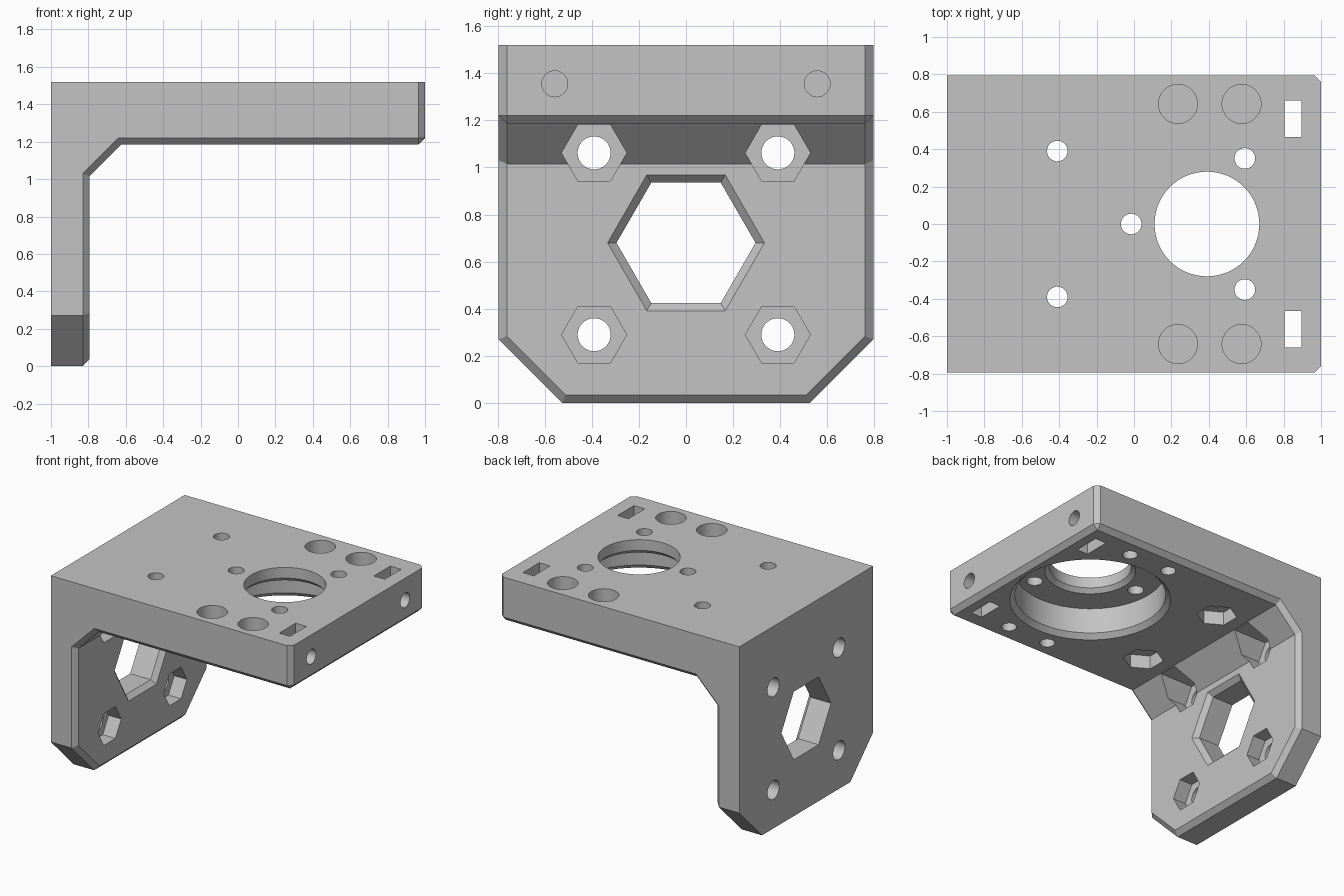
import bpy, bmesh, math
from mathutils import Vector

cube = bpy.data.objects.get("Cube")
if cube:
    bpy.data.objects.remove(cube, do_unlink=True)

HALF, TOP, UNDER, INNER, CH = 0.795, 1.52, 1.185, -0.795, 0.035

grey = bpy.data.materials.new("plain_grey")
grey.use_nodes = True
colour = (0.55, 0.55, 0.55, 1)
grey.diffuse_color = colour
grey.node_tree.nodes["Principled BSDF"].inputs["Base Color"].default_value = colour


def to_object(bm, name):
    bmesh.ops.recalc_face_normals(bm, faces=bm.faces)
    mesh = bpy.data.meshes.new(name)
    bm.to_mesh(mesh)
    bm.free()
    mesh.materials.append(grey)
    obj = bpy.data.objects.new(name, mesh)
    bpy.context.collection.objects.link(obj)
    return obj


# L-shaped body: side profile extruded across the width
bm = bmesh.new()
profile = [(-1, 0), (-1, TOP), (1, TOP), (1, UNDER), (-0.625, UNDER), (INNER, 1.015), (INNER, 0)]
face = bm.faces.new([bm.verts.new((x, -HALF, z)) for x, z in profile])
grown = bmesh.ops.extrude_face_region(bm, geom=[face])["geom"]
bmesh.ops.translate(bm, vec=(0, 2 * HALF, 0), verts=[v for v in grown if isinstance(v, bmesh.types.BMVert)])

# Slanted lower corners of the upright plate
for s in (-1, 1):
    bmesh.ops.bisect_plane(bm, geom=bm.verts[:] + bm.edges[:] + bm.faces[:], dist=1e-5,
                           plane_co=(0, s * HALF, 0.27), plane_no=(0, s, -1), clear_outer=True)
    bmesh.ops.holes_fill(bm, edges=[e for e in bm.edges if e.is_boundary], sides=0)
bmesh.ops.recalc_face_normals(bm, faces=bm.faces)


# Chamfer the rim of the inside surfaces and the two free vertical corners
def is_inside(f):
    c, n = f.calc_center_median(), f.normal
    return abs(n.y) < 0.01 and ((n.z < -0.5 and c.z > 1) or (n.x > 0.5 and c.x < 0))


def is_chamfered(e):
    a, b = (is_inside(f) for f in e.link_faces)
    corner = all(v.co.x > 0.99 for v in e.verts) and abs(e.verts[0].co.z - e.verts[1].co.z) > 0.1
    return a != b or corner


bmesh.ops.bevel(bm, geom=[e for e in bm.edges if is_chamfered(e)], offset=CH,
                offset_type='OFFSET', segments=1, affect='EDGES', profile=0.5)
bracket = to_object(bm, "motor_bracket")
cutters = []


def add_cut(obj):
    obj.hide_render = True
    cutters.append(obj)
    mod = bracket.modifiers.new(obj.name, 'BOOLEAN')
    mod.operation, mod.solver, mod.object = 'DIFFERENCE', 'EXACT', obj


def bore(name, axis, a, b, sections, sides=48):
    """Stepped hole along z (centre x=a, y=b) or along x (centre y=a, z=b)."""
    bm = bmesh.new()
    rings = []
    for h, r in sections:
        ring = []
        for i in range(sides):
            t = math.tau * i / sides
            # polygon corners always point along y
            u, v = r * math.cos(t), r * math.sin(t)
            p = (a + v, b + u, h) if axis == 'z' else (h, a + u, b + v)
            ring.append(bm.verts.new(Vector(p)))
        rings.append(ring)
    for lo, hi in zip(rings, rings[1:]):
        for i in range(sides):
            j = (i + 1) % sides
            bm.faces.new((lo[i], lo[j], hi[j], hi[i]))
    bm.faces.new(rings[0])
    bm.faces.new(rings[-1])
    add_cut(to_object(bm, name))


def slot(name, x, y, sx, sy):
    bm = bmesh.new()
    bmesh.ops.create_cube(bm, size=1)
    bmesh.ops.scale(bm, vec=(sx, sy, 1), verts=bm.verts)
    bmesh.ops.translate(bm, vec=(x, y, 1.4), verts=bm.verts)
    add_cut(to_object(bm, name))


# Large stepped opening in the top plate
bore("main_opening", 'z', 0.39, 0, [(1.1, 0.549), (UNDER, 0.549), (1.22, 0.514), (1.41, 0.514),
                                    (1.41, 0.31), (1.44, 0.28), (1.6, 0.28)], 64)

# Three screw holes around the opening
for k in range(3):
    t = math.radians(60 + 120 * k)
    bore("ring_screw_hole", 'z', 0.39 + 0.405 * math.cos(t), 0.405 * math.sin(t), [(1, 0.055), (1.6, 0.055)])

# Large hexagonal window in the upright plate
bore("hex_window", 'x', 0, 0.68, [(-1.1, 0.295), (-0.83, 0.295), (INNER, 0.333), (-0.75, 0.333)], 6)

for s in (-1, 1):
    # Upright plate screws with nut pockets
    for z in (0.29, 1.062):
        bore("upright_screw_hole", 'x', s * 0.39, z, [(-1.1, 0.07), (-0.6, 0.07)])
        bore("upright_nut_pocket", 'x', s * 0.39, z, [(-0.9, 0.138), (-0.6, 0.138)], 6)
    # Top plate screws with nut pockets underneath
    bore("top_screw_hole", 'z', -0.41, s * 0.39, [(1, 0.055), (1.6, 0.055)])
    bore("top_nut_pocket", 'z', -0.41, s * 0.39, [(1.1, 0.138), (1.285, 0.138)], 6)
    # Screw head recesses above, narrow holes below, thin web between
    for x in (0.235, 0.575):
        bore("head_recess", 'z', x, s * 0.642, [(1.32, 0.104), (1.6, 0.104)])
        bore("lower_screw_hole", 'z', x, s * 0.642, [(1.1, 0.052), (1.31, 0.052)])
    # End screws and their nut slots
    slot("nut_slot", 0.85, s * 0.562, 0.09, 0.195)
    bore("end_screw_hole", 'x', s * 0.557, 1.355, [(0.74, 0.055), (1.1, 0.055)])

# Bake the cuts and drop the cutters
bpy.context.view_layer.update()
graph = bpy.context.evaluated_depsgraph_get()
baked = bpy.data.meshes.new_from_object(bracket.evaluated_get(graph))
bracket.modifiers.clear()
bracket.data = baked
for obj in cutters:
    bpy.data.objects.remove(obj, do_unlink=True)
baked.materials.clear()
baked.materials.append(grey)
for p in baked.polygons:
    p.material_index = 0

bpy.ops.object.select_all(action='DESELECT')
bracket.select_set(True)
bpy.context.view_layer.objects.active = bracket
bpy.ops.object.shade_smooth_by_angle(angle=math.radians(25))
